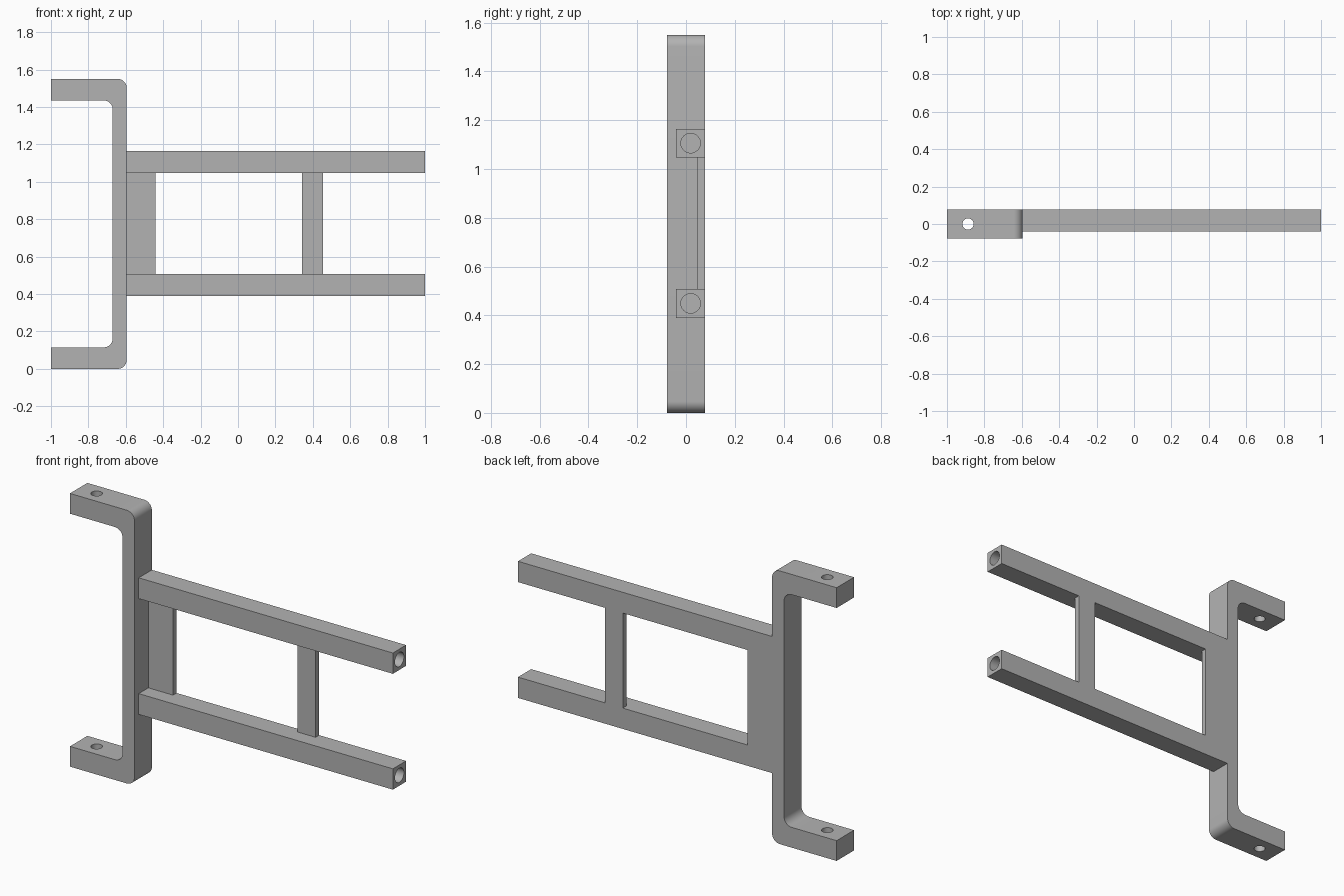
import bpy
import bmesh
from math import cos, sin, pi
from mathutils import Matrix

cube = bpy.data.objects.get("Cube")
if cube:
    bpy.data.objects.remove(cube, do_unlink=True)

grey = bpy.data.materials.new("plain grey")
grey.use_nodes = True
grey.diffuse_color = (0.45, 0.45, 0.45, 1)
grey.node_tree.nodes["Principled BSDF"].inputs["Base Color"].default_value = (0.45, 0.45, 0.45, 1)

HALF_DEPTH = 0.078
HEIGHT = 1.55
FACE_X = -0.595   # bracket face that carries the rails


def finish(name, bm):
    bmesh.ops.recalc_face_normals(bm, faces=bm.faces)
    mesh = bpy.data.meshes.new(name)
    bm.to_mesh(mesh)
    bm.free()
    mesh.materials.append(grey)
    obj = bpy.data.objects.new(name, mesh)
    bpy.context.collection.objects.link(obj)
    return obj


def box(name, x0, x1, y0, y1, z0, z1):
    bm = bmesh.new()
    size = Matrix.Diagonal((x1 - x0, y1 - y0, z1 - z0, 1))
    centre = Matrix.Translation(((x0 + x1) / 2, (y0 + y1) / 2, (z0 + z1) / 2))
    bmesh.ops.create_cube(bm, size=1, matrix=centre @ size)
    return finish(name, bm)


def drill(obj, centre, radius, length, axis):
    """Cut a round hole along the given axis."""
    bm = bmesh.new()
    turn = Matrix.Rotation(pi / 2, 4, "Y") if axis == "X" else Matrix()
    bmesh.ops.create_cone(bm, cap_ends=True, segments=48, radius1=radius, radius2=radius,
                          depth=length, matrix=Matrix.Translation(centre) @ turn)
    cutter = finish(obj.name + "_drill", bm)
    cutter.hide_render = True
    mod = obj.modifiers.new("hole", "BOOLEAN")
    mod.operation = "DIFFERENCE"
    mod.solver = "EXACT"
    mod.object = cutter
    bpy.context.view_layer.objects.active = obj
    bpy.ops.object.modifier_apply(modifier=mod.name)
    bpy.data.objects.remove(cutter, do_unlink=True)


def smooth(obj):
    bpy.ops.object.select_all(action="DESELECT")
    obj.select_set(True)
    bpy.context.view_layer.objects.active = obj
    bpy.ops.object.shade_smooth_by_angle(angle=pi / 6)


def arc(cx, cz, radius, start, end, steps=10):
    angles = [start + (end - start) * i / steps for i in range(steps + 1)]
    return [(cx + radius * cos(a), cz + radius * sin(a)) for a in angles]


# C-shaped bracket: lower half of the profile, mirrored upwards, then extruded
ARM, WEB, R = 0.115, 0.075, 0.048
lower = [(-1, ARM)]
lower = [(-1, 0)] + arc(FACE_X - R, R, R, -pi / 2, 0)
inner = arc(FACE_X - WEB - R, ARM + R, R, 0, -pi / 2) + [(-1, ARM)]
upper = [(x, HEIGHT - z) for x, z in reversed(lower)]
upper_inner = [(x, HEIGHT - z) for x, z in reversed(inner)]
profile = lower + upper + upper_inner + inner

bm = bmesh.new()
face = bm.faces.new([bm.verts.new((x, -HALF_DEPTH, z)) for x, z in profile])
result = bmesh.ops.extrude_face_region(bm, geom=[face])
bmesh.ops.translate(bm, vec=(0, 2 * HALF_DEPTH, 0),
                    verts=[v for v in result["geom"] if isinstance(v, bmesh.types.BMVert)])
bracket = finish("mounting_bracket", bm)
drill(bracket, (-0.887, 0, HEIGHT / 2), 0.03, 2, "Z")
smooth(bracket)

# Two square rails with bored ends
RAIL_FRONT, RAIL = -0.04, 0.118
for name, z in (("lower_rail", 0.39), ("upper_rail", 1.047)):
    rail = box(name, FACE_X, 1, RAIL_FRONT, HALF_DEPTH, z, z + RAIL)
    drill(rail, (1, (RAIL_FRONT + HALF_DEPTH) / 2, z + RAIL / 2), 0.04, 0.8, "X")
    smooth(rail)

# Thin plates joining the rails, flush with the back
for name, x0, x1 in (("base_plate", FACE_X, -0.44), ("cross_plate", 0.342, 0.455)):
    box(name, x0, x1, 0.046, HALF_DEPTH, 0.508, 1.047)
